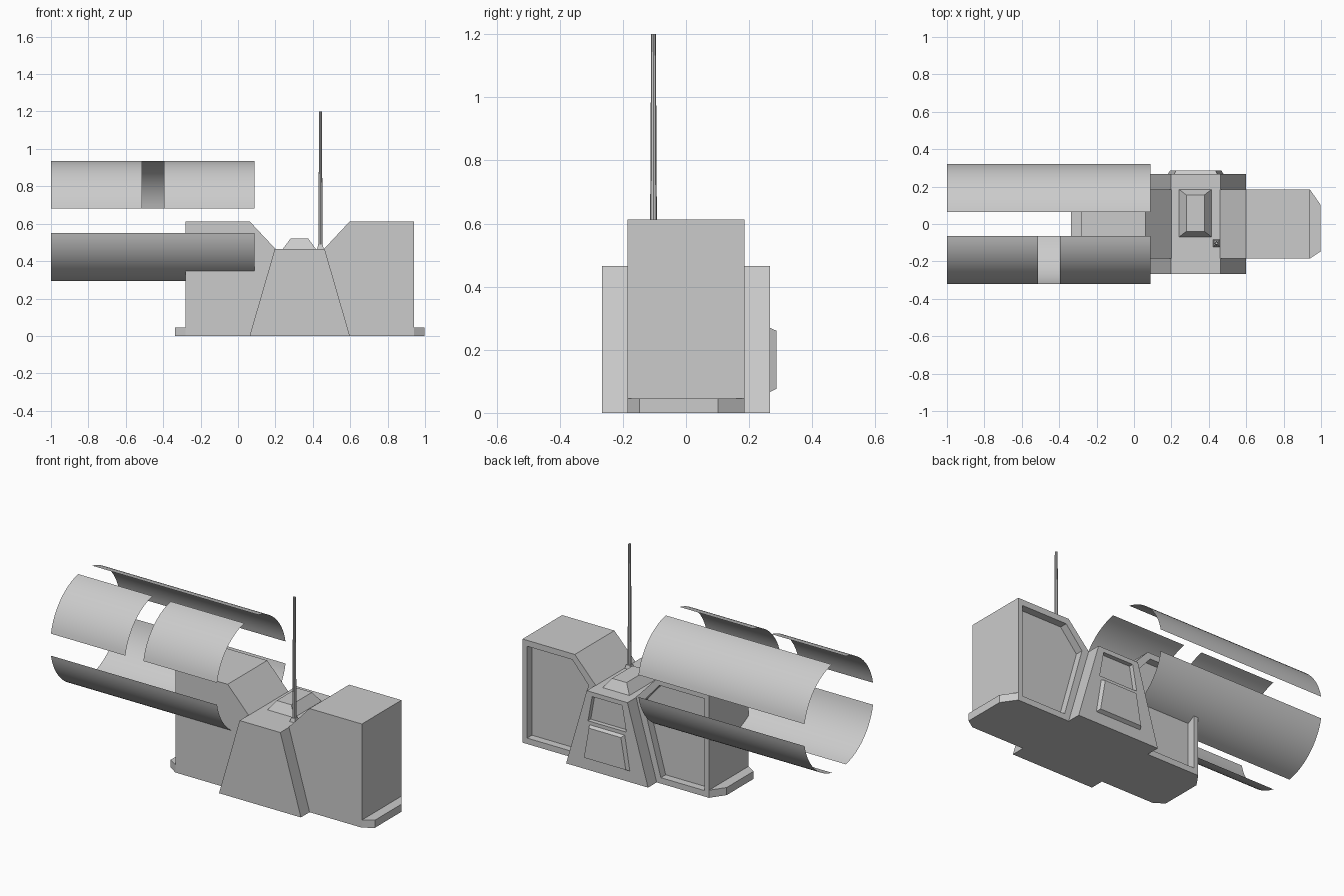
import bpy, bmesh, math

if "Cube" in bpy.data.objects:
    bpy.data.objects.remove(bpy.data.objects["Cube"])

CX = 0.33  # centre line of the bunker


def finish(name, bm):
    if name.find("sheet") < 0:
        bmesh.ops.recalc_face_normals(bm, faces=bm.faces)
    me = bpy.data.meshes.new(name)
    bm.to_mesh(me)
    bm.free()
    ob = bpy.data.objects.new(name, me)
    bpy.context.collection.objects.link(ob)
    return ob


def loft(name, a, b):
    """Solid between two matching rings of 3D points."""
    bm = bmesh.new()
    va = [bm.verts.new(p) for p in a]
    vb = [bm.verts.new(p) for p in b]
    n = len(va)
    bm.faces.new(va)
    bm.faces.new(vb)
    for i in range(n):
        bm.faces.new((va[i], va[(i + 1) % n], vb[(i + 1) % n], vb[i]))
    return finish(name, bm)


def prism_y(name, prof, y0, y1):
    return loft(name, [(x, y0, z) for x, z in prof], [(x, y1, z) for x, z in prof])


def mirror_x(prof):
    return [(2 * CX - p[0], *p[1:]) for p in prof]


def trapezoid(w0, z0, w1, z1):
    return [(CX - w0, z0), (CX + w0, z0), (CX + w1, z1), (CX - w1, z1)]


def rect(hx, hy, cx, cy, z):
    return [(cx + sx * hx, cy + sy * hy, z) for sx, sy in ((-1, -1), (1, -1), (1, 1), (-1, 1))]


def cut(ob, cutter):
    m = ob.modifiers.new("recess", 'BOOLEAN')
    m.operation = 'DIFFERENCE'
    m.solver = 'EXACT'
    m.object = cutter
    dg = bpy.context.evaluated_depsgraph_get()
    me = bpy.data.meshes.new_from_object(ob.evaluated_get(dg))
    ob.modifiers.clear()
    ob.data = me
    bpy.data.objects.remove(cutter)


# Main body with a dip in the middle
half = [(0.94, 0), (0.94, 0.613), (0.598, 0.613), (0.455, 0.46)]
body = prism_y("main_body", half + mirror_x(half)[::-1], -0.185, 0.185)

# Recessed panels on the back of both end blocks
panel = [(0.91, 0.035), (0.91, 0.578), (0.615, 0.578), (0.508, 0.455), (0.625, 0.035)]
for prof in (panel, mirror_x(panel)):
    cut(body, prism_y("panel_cutter", prof, 0.14, 0.3))

# Tapered cabin in the middle, with a recessed window at the back
cabin = prism_y("cabin", trapezoid(0.268, 0, 0.133, 0.466), -0.266, 0.266)
cut(cabin, prism_y("window_cutter", trapezoid(0.125, 0.29, 0.098, 0.44), 0.24, 0.3))

# Raised door plate below the window
loft("door_plate",
     [(x, 0.26, z) for x, z in trapezoid(0.152, 0.063, 0.118, 0.272)],
     [(x, 0.287, z) for x, z in trapezoid(0.137, 0.077, 0.105, 0.26)])

# Chamfered end feet
foot = [(0.94, -0.185), (0.998, -0.147), (0.998, 0.102), (0.94, 0.185)]
for side, prof in (("right", foot), ("left", mirror_x(foot))):
    loft(side + "_foot", [(x, y, 0) for x, y in prof], [(x, y, 0.045) for x, y in prof])

# Roof hatch
loft("roof_hatch", rect(0.092, 0.131, 0.328, 0.058, 0.46), rect(0.048, 0.097, 0.328, 0.058, 0.52))

# Antenna and its mount
loft("antenna_mount", rect(0.019, 0.022, 0.441, -0.102, 0.46), rect(0.012, 0.014, 0.441, -0.102, 0.488))


def ring(r, z, n=8):
    return [(0.441 + r * math.cos(2 * math.pi * i / n),
             -0.103 + r * math.sin(2 * math.pi * i / n), z) for i in range(n)]


loft("antenna", ring(0.0115, 0.47), ring(0.0075, 1.2))


# Curved shell sheets around a common axis
def shell(name, mid_deg, x0, x1, n=16):
    bm = bmesh.new()
    rad = 0.3265
    pairs = []
    for i in range(n + 1):
        t = math.radians(mid_deg - 33.5 + 67 * i / n)
        y, z = rad * math.cos(t), 0.615 + rad * math.sin(t)
        pairs.append((bm.verts.new((x0, y, z)), bm.verts.new((x1, y, z))))
    for (a, b), (c, d) in zip(pairs, pairs[1:]):
        f = bm.faces.new((a, c, d, b))
        f.smooth = True
        f.normal_update()
        cen = f.calc_center_median()
        if f.normal.y * cen.y + f.normal.z * (cen.z - 0.615) < 0:
            f.normal_flip()
    return finish(name, bm)


shell("back_upper_sheet", 45, -1, 0.087)
shell("front_lower_sheet", 225, -1, 0.087)
shell("back_lower_sheet", 315, -1, 0.087)
shell("front_upper_sheet_outer", 135, -1, -0.513)
shell("front_upper_sheet_inner", 135, -0.395, 0.087)
